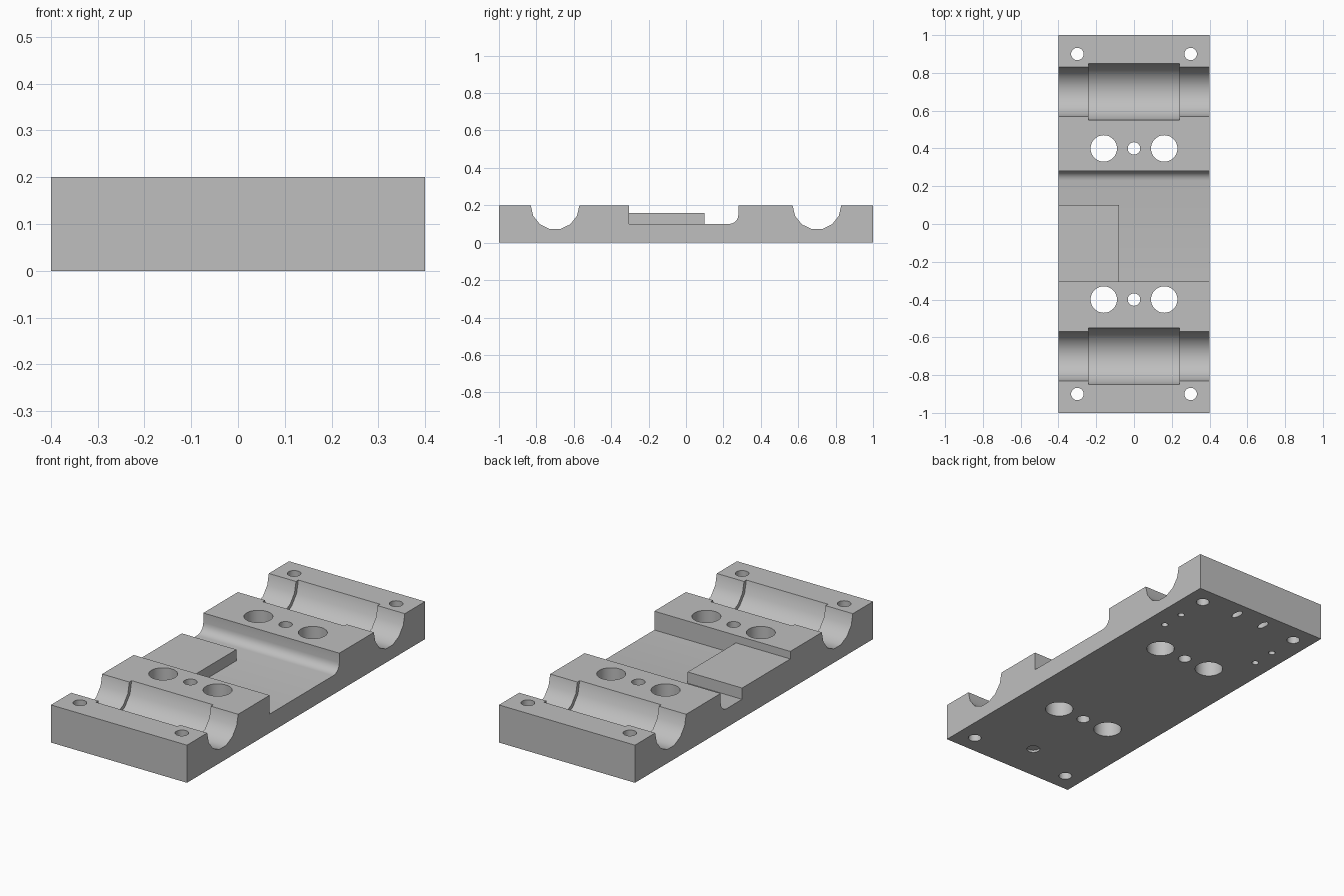
import bpy, bmesh
from math import pi, sin, cos
from mathutils import Matrix

cube = bpy.data.objects.get("Cube")
if cube:
    bpy.data.objects.remove(cube, do_unlink=True)

W, TOP, FLOOR = 0.4, 0.2, 0.1      # half width, top height, channel floor
FRONT, BACK = -0.305, 0.28         # channel walls

grey = bpy.data.materials.new("plain grey")
grey.use_nodes = True
grey.diffuse_color = (0.52, 0.52, 0.52, 1)
grey.node_tree.nodes["Principled BSDF"].inputs["Base Color"].default_value = (0.52, 0.52, 0.52, 1)


def arc(y, z, r, start, end, n):
    """Points along an arc in the side plane."""
    return [(y + r * cos(start + (end - start) * i / n),
             z + r * sin(start + (end - start) * i / n)) for i in range(n + 1)]


def prism(bm, profile, x0, x1):
    """Extrude a side profile across the width."""
    face = bm.faces.new([bm.verts.new((x0, y, z)) for y, z in profile])
    new = bmesh.ops.extrude_face_region(bm, geom=[face])["geom"]
    verts = [v for v in new if isinstance(v, bmesh.types.BMVert)]
    bmesh.ops.translate(bm, verts=verts, vec=(x1 - x0, 0, 0))


def drill(bm, x, y, r, z0=-0.1, z1=0.3, stretch=1.0):
    """Add an upright cylinder, stretched along y for slots."""
    place = Matrix.Translation((x, y, (z0 + z1) / 2)) @ Matrix.Diagonal((1, stretch, 1, 1))
    bmesh.ops.create_cone(bm, cap_ends=True, segments=32, radius1=r, radius2=r,
                          depth=z1 - z0, matrix=place)


def make(name, bm):
    bmesh.ops.recalc_face_normals(bm, faces=bm.faces)
    mesh = bpy.data.meshes.new(name)
    bm.to_mesh(mesh)
    bm.free()
    mesh.materials.append(grey)
    obj = bpy.data.objects.new(name, mesh)
    bpy.context.collection.objects.link(obj)
    return obj


# Base block: side profile with two half-round grooves and a filleted channel
bm = bmesh.new()
profile = [(-1, 0), (-1, TOP)]
profile += arc(-0.7, TOP, 0.13, pi, 2 * pi, 7)
profile += [(FRONT, TOP), (FRONT, FLOOR)]
profile += arc(BACK - 0.05, FLOOR + 0.05, 0.05, -pi / 2, 0, 5)
profile += [(BACK, TOP)]
profile += arc(0.7, TOP, 0.13, pi, 2 * pi, 7)
profile += [(1, TOP), (1, 0)]
prism(bm, profile, -W, W)
base = make("base_block", bm)

# Cutters: wider bearing pockets and bolt holes at both ends
bm = bmesh.new()
for end in (-1, 1):
    pocket = [(end * 0.7 - 0.15, 0.3)] + arc(end * 0.7, TOP, 0.15, pi, 2 * pi, 7)
    prism(bm, pocket + [(end * 0.7 + 0.15, 0.3)], -0.24, 0.24)
    drill(bm, 0, end * 0.4, 0.033)
    for side in (-1, 1):
        drill(bm, side * 0.3, end * 0.9, 0.033)
        drill(bm, side * 0.16, end * 0.4, 0.07)

# Cutters: blind holes and slots in the underside
for side in (-1, 1):
    for y in (0.6, 0.73):
        drill(bm, side * 0.3, y, 0.017, z1=0.04)
    drill(bm, side * 0.085, 0.917, 0.017, z1=0.03, stretch=2.2)
drill(bm, 0, -0.795, 0.033, z1=0.012)
cutter = make("hole_cutter", bm)
cutter.hide_render = True

cut = base.modifiers.new("holes", "BOOLEAN")
cut.operation = "DIFFERENCE"
cut.solver = "EXACT"
cut.object = cutter
bpy.context.view_layer.objects.active = base
bpy.ops.object.select_all(action="DESELECT")
base.select_set(True)
bpy.ops.object.modifier_apply(modifier=cut.name)
bpy.data.objects.remove(cutter, do_unlink=True)
bpy.ops.object.shade_smooth_by_angle(angle=pi / 6)

# Raised pad on the channel floor
bm = bmesh.new()
prism(bm, [(FRONT, FLOOR), (FRONT, 0.16), (0.1, 0.16), (0.1, FLOOR)], -W, -0.08)
make("raised_pad", bm)
